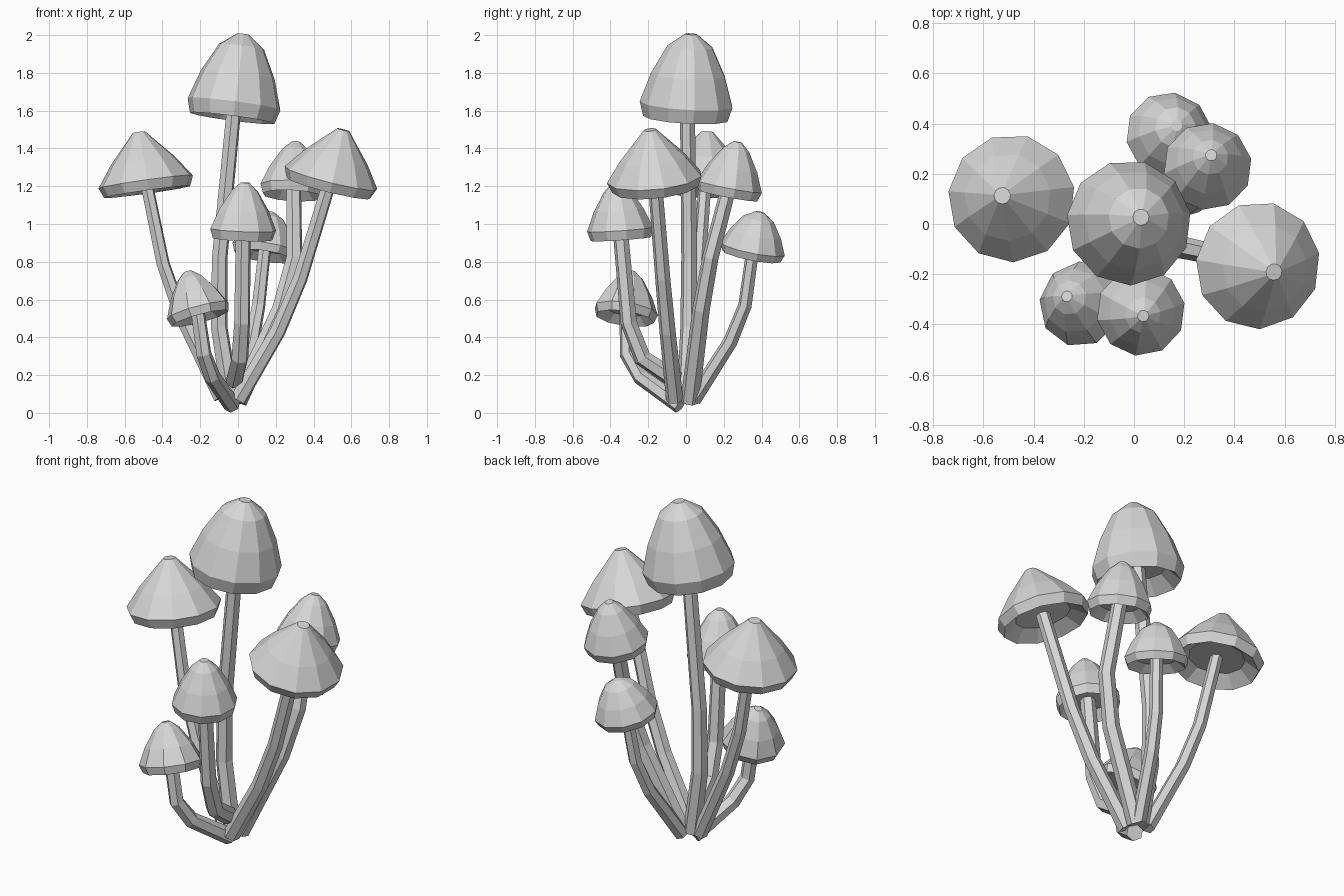
import bpy, bmesh, math
from mathutils import Vector

cube = bpy.data.objects.get("Cube")
if cube:
    bpy.data.objects.remove(cube, do_unlink=True)

grey = bpy.data.materials.new("pale_grey")
grey.use_nodes = True
grey.diffuse_color = (0.68, 0.68, 0.68, 1)
grey.node_tree.nodes["Principled BSDF"].inputs["Base Color"].default_value = grey.diffuse_color


def loft(name, rings, sides):
    """Flat-faced skin over rings of (centre, axis, radius), closed at both ends."""
    bm = bmesh.new()
    loops = []
    for centre, axis, radius in rings:
        normal = axis.normalized()
        side = normal.cross(Vector((1, 0, 0))).normalized()
        across = side.cross(normal)
        loop = []
        for step in range(sides):
            angle = math.tau * (step + 0.3) / sides
            offset = across * math.cos(angle) + side * math.sin(angle)
            loop.append(bm.verts.new(centre + radius * offset))
        loops.append(loop)
    for low, high in zip(loops, loops[1:]):
        for step in range(sides):
            following = (step + 1) % sides
            bm.faces.new((low[step], low[following], high[following], high[step]))
    bm.faces.new(loops[0])
    bm.faces.new(loops[-1])
    bmesh.ops.recalc_face_normals(bm, faces=bm.faces)
    mesh = bpy.data.meshes.new(name)
    bm.to_mesh(mesh)
    bm.free()
    mesh.materials.append(grey)
    bpy.context.collection.objects.link(bpy.data.objects.new(name, mesh))


def add_cap(name, base, axis, radius, height, fullness, sides):
    """Hollow underside, turned-in rim, then a dome narrowing to a blunt tip."""
    rim = 0.17
    rings = [(base + axis * height * rim, axis, radius * 0.13),
             (base + axis * height * rim, axis, radius * 0.6),
             (base, axis, radius * 0.91)]
    for rise in (0, 0.42, 0.82, 1):
        width = max(0.13, (1 - rise) ** fullness)
        level = rim + (1 - rim) * rise
        rings.append((base + axis * height * level, axis, radius * width))
    loft(name, rings, sides)


def add_stem(name, root, elbow, top, thickness):
    """Six-sided stalk, its bend cut into two gentle corners and thicker at the root."""
    path = [root, root.lerp(elbow, 0.75), elbow.lerp(top, 0.22), top]
    ends = [path[0]] + path + [path[-1]]
    rings = []
    for index, point in enumerate(path):
        before = (point - ends[index]).normalized()
        after = (ends[index + 2] - point).normalized()
        swell = 1.22 - 0.22 * index / (len(path) - 1)
        rings.append((point, before + after, thickness * swell))
    loft(name, rings, 6)


def add_mushroom(name, base, lean, root, elbow, radius, height, fullness,
                 sides=10, thickness=0.038):
    base = Vector(base)
    axis = Vector((*lean, 1)).normalized()
    add_cap(name + "_cap", base, axis, radius, height, fullness, sides)
    top = base + axis * height * 0.25
    add_stem(name + "_stem", Vector(root), Vector(elbow), top, thickness)


# Dome fullness: a larger value gives a more flared, concave cap
BELL, ROUND, POINTED, FLARED = 0.42, 0.44, 0.53, 0.7

# Large mushrooms
add_mushroom("tall", base=(-0.03, 0, 1.56), lean=(0.13, 0.06),
             root=(-0.04, 0, 0.08), elbow=(-0.12, 0.02, 0.58),
             radius=0.25, height=0.45, fullness=BELL, sides=11, thickness=0.04)
add_mushroom("left", base=(-0.48, 0.1, 1.17), lean=(-0.14, 0.04),
             root=(-0.09, 0, 0.08), elbow=(-0.37, 0.06, 0.66),
             radius=0.255, height=0.32, fullness=FLARED, sides=11, thickness=0.034)
add_mushroom("right", base=(0.48, -0.16, 1.19), lean=(0.25, -0.1),
             root=(0, -0.06, 0.07), elbow=(0.28, -0.11, 0.55),
             radius=0.255, height=0.32, fullness=FLARED, sides=11)

# Small mushrooms
add_mushroom("back_right", base=(0.29, 0.22, 1.15), lean=(0.06, 0.19),
             root=(0, 0.02, 0.06), elbow=(0.3, 0.1, 0.71),
             radius=0.177, height=0.29, fullness=POINTED, thickness=0.041)
add_mushroom("back", base=(0.135, 0.345, 0.83), lean=(0.15, 0.2),
             root=(0, 0.04, 0.07), elbow=(0.1, 0.3, 0.48),
             radius=0.175, height=0.24, fullness=ROUND, thickness=0.034)
add_mushroom("front", base=(0.025, -0.345, 0.92), lean=(0.04, -0.07),
             root=(-0.02, -0.05, 0.17), elbow=(0.02, -0.29, 0.33),
             radius=0.177, height=0.3, fullness=POINTED, thickness=0.041)
add_mushroom("short", base=(-0.2, -0.325, 0.5), lean=(-0.27, 0.15),
             root=(-0.03, -0.03, 0.04), elbow=(-0.17, -0.31, 0.24),
             radius=0.172, height=0.26, fullness=POINTED, sides=9)
